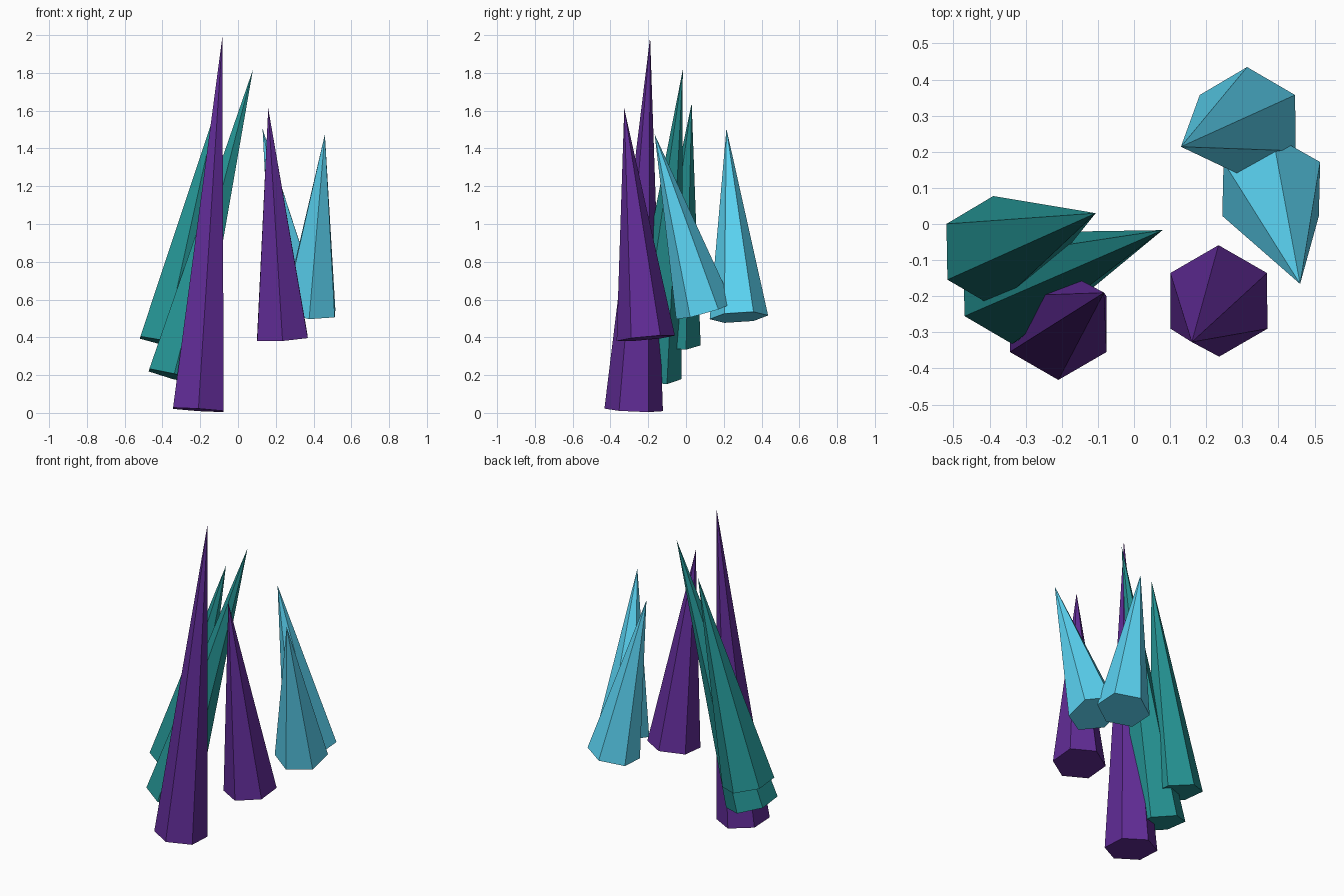
import bpy
from math import asin, atan2, pi
from mathutils import Vector, Matrix

if "Cube" in bpy.data.objects:
    bpy.data.objects.remove(bpy.data.objects["Cube"])


def material(name, rgb):
    m = bpy.data.materials.new(name)
    m.diffuse_color = (*rgb, 1)
    m.use_nodes = True
    m.node_tree.nodes["Principled BSDF"].inputs["Base Color"].default_value = m.diffuse_color
    return m


purple = material("purple", (0.12, 0.025, 0.31))
teal = material("teal", (0.018, 0.29, 0.29))
cyan = material("cyan", (0.105, 0.66, 0.90))


def crystal(name, base, tip, mat, radius=0.155):
    """Six-sided spike from its base centre to its tip, base square to the axis."""
    base, tip = Vector(base), Vector(tip)
    axis = tip - base
    length = axis.length
    d = axis.normalized()
    bpy.ops.mesh.primitive_cone_add(vertices=6, radius1=radius, radius2=0, depth=length)
    ob = bpy.context.object
    ob.name = name
    ob.data.transform(Matrix.Translation((0, 0, length / 2)))
    ob.location = base
    ob.rotation_euler = (-asin(d.y), atan2(d.x, d.z), 0)
    ob.data.materials.append(mat)


# Front spikes
crystal("tall_purple_crystal", (-0.21, -0.277, 0.016), (-0.083, -0.19, 1.99), purple)
crystal("short_purple_crystal", (0.235, -0.213, 0.395), (0.16, -0.327, 1.612), purple)

# Left leaning spikes
crystal("upper_teal_crystal", (-0.387, -0.077, 0.37), (-0.106, 0.03, 1.64), teal)
crystal("lower_teal_crystal", (-0.341, -0.178, 0.193), (0.079, -0.017, 1.817), teal)

# Back right spikes
crystal("back_cyan_crystal", (0.315, 0.28, 0.506), (0.13, 0.214, 1.505), cyan)
crystal("front_cyan_crystal", (0.38, 0.097, 0.538), (0.46, -0.166, 1.475), cyan)
